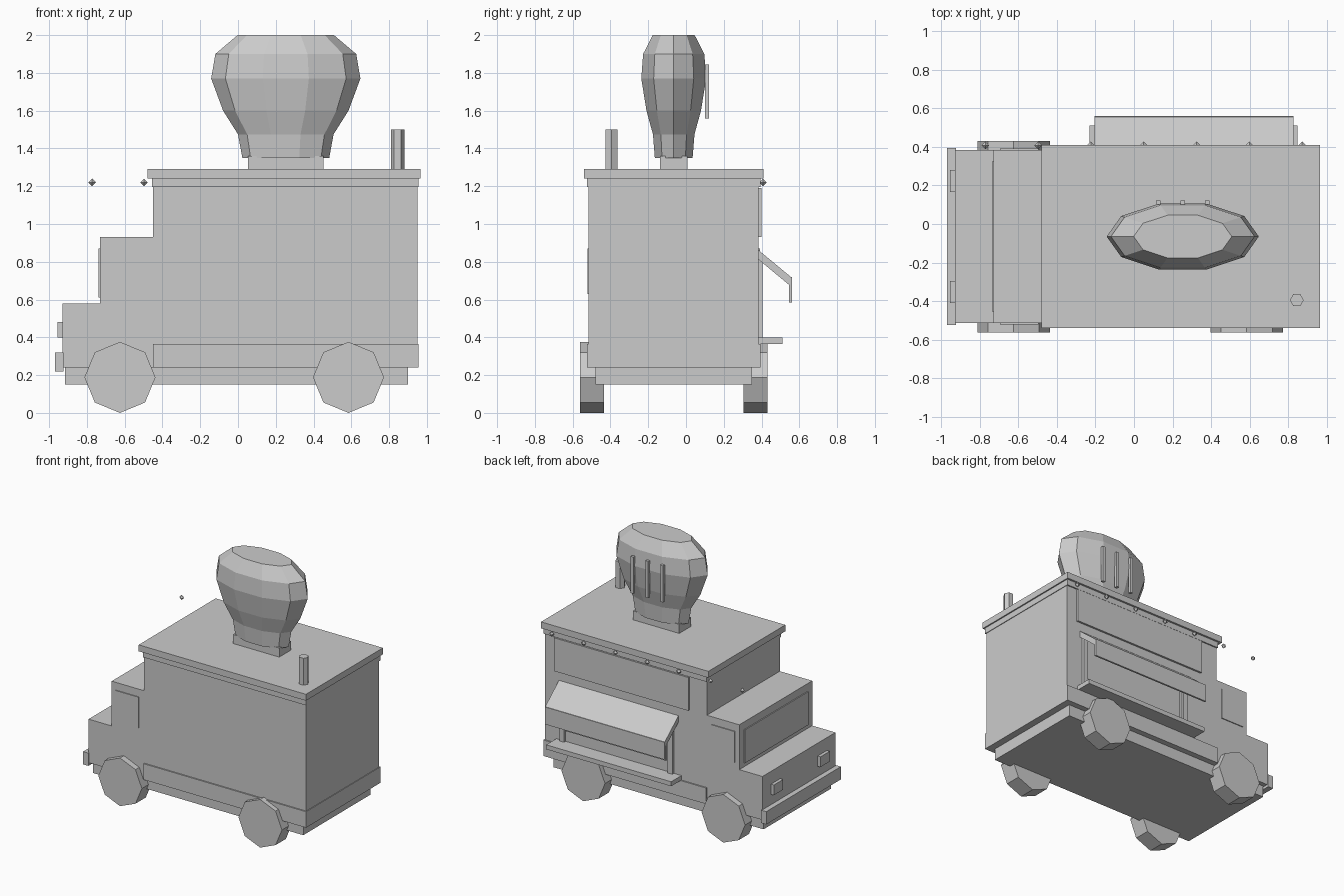
import bpy, bmesh
from math import cos, sin, pi

if "Cube" in bpy.data.objects:
    bpy.data.objects.remove(bpy.data.objects["Cube"])

MID = -0.065  # centre line of the truck in y

grey = bpy.data.materials.new("plain_grey")
grey.use_nodes = True
grey.diffuse_color = (0.6, 0.6, 0.6, 1)
grey.node_tree.nodes["Principled BSDF"].inputs["Base Color"].default_value = (0.6, 0.6, 0.6, 1)


def finish(name, bm):
    bmesh.ops.recalc_face_normals(bm, faces=bm.faces)
    mesh = bpy.data.meshes.new(name)
    bm.to_mesh(mesh)
    bm.free()
    mesh.materials.append(grey)
    obj = bpy.data.objects.new(name, mesh)
    bpy.context.collection.objects.link(obj)
    return obj


def loft(name, rings):
    """Skin a stack of equal point rings and cap both ends."""
    bm = bmesh.new()
    rows = [[bm.verts.new(p) for p in ring] for ring in rings]
    n = len(rows[0])
    for a, b in zip(rows, rows[1:]):
        for i in range(n):
            j = (i + 1) % n
            bm.faces.new((a[i], a[j], b[j], b[i]))
    bm.faces.new(rows[0])
    bm.faces.new(rows[-1])
    return finish(name, bm)


def box(name, x, y, z):
    return loft(name, [[(x[0], y[0], h), (x[1], y[0], h), (x[1], y[1], h), (x[0], y[1], h)] for h in z])


def wide_box(name, x, half, z):
    return box(name, x, (MID - half, MID + half), z)


def extrude_y(name, profile, y):
    """Extrude an xz profile between two y positions."""
    return loft(name, [[(x, d, z) for x, z in profile] for d in y])


def extrude_x(name, profile, x):
    """Extrude a yz profile between two x positions."""
    return loft(name, [[(d, y, z) for y, z in profile] for d in x])


def ellipse(cx, cy, rx, ry, z, n):
    return [(cx + rx * cos(2 * pi * i / n), cy + ry * sin(2 * pi * i / n), z) for i in range(n)]


# Stepped body: hood, cab and tall kitchen box
extrude_y("body", [(-0.93, 0.24), (0.95, 0.24), (0.95, 1.2), (-0.45, 1.2),
                   (-0.45, 0.93), (-0.73, 0.93), (-0.73, 0.58), (-0.93, 0.58)],
          (MID - 0.45, MID + 0.45))
wide_box("chassis", (-0.915, 0.9), 0.415, (0.15, 0.24))
wide_box("lower_skirt", (-0.45, 0.955), 0.46, (0.24, 0.365))
wide_box("roof_trim", (-0.455, 0.955), 0.46, (1.195, 1.245))
wide_box("roof", (-0.48, 0.965), 0.475, (1.24, 1.29))

# Front end
wide_box("front_bumper", (-0.97, -0.925), 0.46, (0.22, 0.32))
wide_box("windshield", (-0.738, -0.73), 0.39, (0.61, 0.87))

# Mirrored parts: headlights, cab windows and wheels
for label, s in (("left", 1), ("right", -1)):
    def span(a, b):
        return sorted((MID + s * a, MID + s * b))
    box(label + "_headlight", (-0.955, -0.925), span(0.23, 0.345), (0.4, 0.48))
    box(label + "_cab_window", (-0.695, -0.495), span(0.448, 0.457), (0.63, 0.87))
    for end, x in (("front", -0.625), ("rear", 0.585)):
        r = 0.188
        rim = [(x + r * cos(i * pi / 4), r + r * sin(i * pi / 4)) for i in range(8)]
        extrude_y(f"{end}_{label}_wheel", rim, span(0.37, 0.497))

# Serving side: panel, window, posts, counter and awning
SIDE = MID + 0.45
box("sign_panel", (-0.3, 0.86), (SIDE, 0.4), (0.93, 1.19))
box("serving_window", (-0.1, 0.76), (SIDE, 0.394), (0.485, 0.82))
for i, x in enumerate((-0.145, 0.79)):
    box(f"window_post_{i + 1}", (x - 0.02, x + 0.02), (SIDE, 0.405), (0.38, 0.84))
box("counter", (-0.23, 0.85), (SIDE, 0.512), (0.365, 0.4))
extrude_x("awning", [(0.38, 0.865), (0.555, 0.72), (0.555, 0.67), (0.38, 0.815)], (-0.205, 0.828))
box("awning_valance", (-0.205, 0.828), (0.546, 0.56), (0.585, 0.72))

# String of small bulbs along the roof edge
for i in range(7):
    x, y, z, r = -0.772 + 0.2742 * i, 0.408, 1.22, 0.02
    bm = bmesh.new()
    top, low = bm.verts.new((x, y, z + r)), bm.verts.new((x, y, z - r))
    ring = [bm.verts.new(p) for p in ellipse(x, y, r, r, z, 4)]
    for k in range(4):
        for tip in (top, low):
            bm.faces.new((ring[k], ring[(k + 1) % 4], tip))
    finish(f"bulb_{i + 1}", bm)

# Chimney
loft("chimney", [ellipse(0.845, -0.395, 0.036, 0.036, z, 6) for z in (1.285, 1.5)])

# Large faceted roof ornament on a plinth, with three raised bars
CX = 0.253
box("ornament_plinth", (CX - 0.2, CX + 0.2), (MID - 0.073, MID + 0.073), (1.285, 1.36))
rings = [(1.35, 0.23), (1.475, 0.253), (1.6, 0.332), (1.77, 0.395), (1.9, 0.373), (2.0, 0.255)]
loft("ornament", [ellipse(CX, MID, r, r * 0.457, z, 10) for z, r in rings])
for i in (-1, 0, 1):
    x = CX + 0.128 * i
    box(f"ornament_bar_{i + 2}", (x - 0.012, x + 0.012), (0.1, 0.122), (1.558, 1.845))
